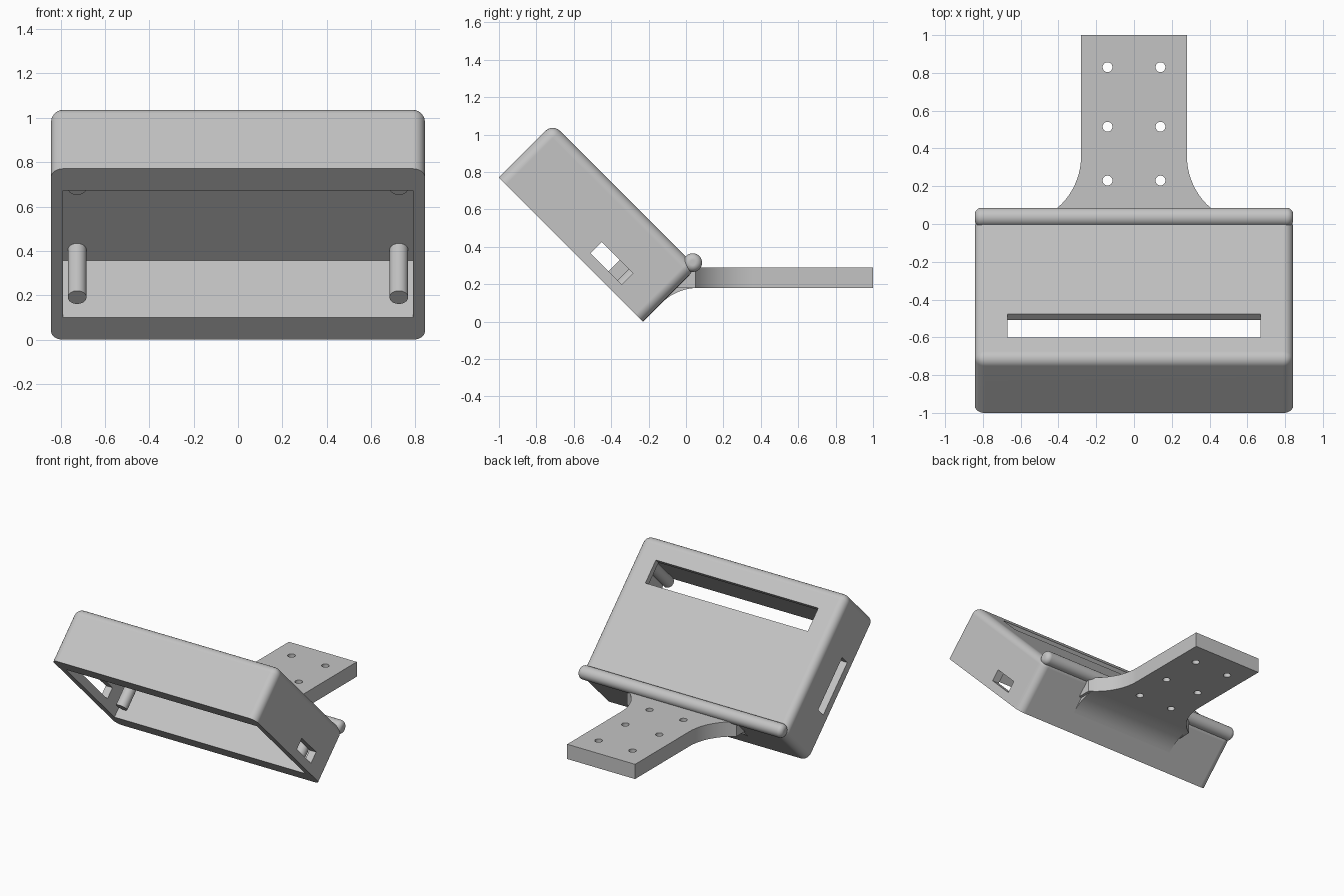
import bpy, bmesh, math
from mathutils import Matrix, Vector

if "Cube" in bpy.data.objects:
    bpy.data.objects.remove(bpy.data.objects["Cube"], do_unlink=True)

grey = bpy.data.materials.new("light_grey")
grey.use_nodes = True
colour = (0.55, 0.55, 0.55, 1)
grey.diffuse_color = colour
grey.node_tree.nodes["Principled BSDF"].inputs["Base Color"].default_value = colour

# Housing frame: x across, -y up the slope, z out of the closed back
LENGTH, DEPTH, HALF = 1.09, 0.407, 0.843
TILT = Matrix.Translation((0, -0.23, 0)) @ Matrix.Rotation(math.radians(-45), 4, 'X')


def make(name, bm, matrix=Matrix()):
    bmesh.ops.recalc_face_normals(bm, faces=bm.faces)
    mesh = bpy.data.meshes.new(name)
    bm.to_mesh(mesh)
    bm.free()
    mesh.materials.append(grey)
    ob = bpy.data.objects.new(name, mesh)
    bpy.context.collection.objects.link(ob)
    ob.matrix_world = matrix
    return ob


def box(name, x, u, v, matrix=TILT, bevel=0.0):
    """Box from ranges across, up the slope and through the depth."""
    bm = bmesh.new()
    bmesh.ops.create_cube(bm, size=1)
    size = Vector((x[1] - x[0], u[1] - u[0], v[1] - v[0]))
    mid = Vector((sum(x), -sum(u), sum(v))) / 2
    for vert in bm.verts:
        vert.co = vert.co * size + mid
    if bevel:
        edges = [e for e in bm.edges if any(w.co.z > v[0] + 0.01 for w in e.verts)]
        bmesh.ops.bevel(bm, geom=edges, offset=bevel, segments=6, profile=0.5, affect='EDGES')
    return make(name, bm, matrix)


def cylinder(name, radius, height, matrix, round_ends=0.0):
    bm = bmesh.new()
    bmesh.ops.create_cone(bm, cap_ends=True, segments=32, radius1=radius, radius2=radius, depth=height)
    if round_ends:
        rims = [e for e in bm.edges if abs(e.verts[0].co.z - e.verts[1].co.z) < 1e-4]
        bmesh.ops.bevel(bm, geom=rims, offset=round_ends, segments=5, profile=0.5, affect='EDGES')
    return make(name, bm, matrix)


def prism(name, points, direction):
    bm = bmesh.new()
    face = bm.faces.new([bm.verts.new(p) for p in points])
    moved = bmesh.ops.extrude_face_region(bm, geom=[face])["geom"]
    bmesh.ops.translate(bm, vec=direction, verts=[g for g in moved if isinstance(g, bmesh.types.BMVert)])
    return make(name, bm)


def cut(target, cutters):
    for c in cutters:
        c.hide_render = True
        mod = target.modifiers.new("cut", 'BOOLEAN')
        mod.operation, mod.solver, mod.object = 'DIFFERENCE', 'EXACT', c
    bpy.context.view_layer.update()
    done = bpy.data.meshes.new_from_object(target.evaluated_get(bpy.context.evaluated_depsgraph_get()))
    target.modifiers.clear()
    target.data = done
    for c in cutters:
        bpy.data.objects.remove(c, do_unlink=True)


# Hollow housing with a long back slot and a slot in each side
housing = box("housing", (-HALF, HALF), (0, LENGTH), (0, DEPTH), bevel=0.055)
cut(housing, [
    box("cavity_cutter", (-0.788, 0.788), (0.142, 0.952), (-0.1, 0.362)),
    box("back_slot_cutter", (-0.67, 0.67), (0.757, 0.933), (0.3, 0.6)),
    box("right_slot_cutter", (-1, -0.7), (0.32, 0.72), (0.06, 0.145)),
    box("left_slot_cutter", (0.7, 1), (0.22, 0.457), (0.06, 0.145)),
])

# Four mounting posts inside the housing
posts = []
for side, x in (("right", -0.725), ("left", 0.725)):
    for level, u in (("lower", 0.21), ("upper", 0.905)):
        place = TILT @ Matrix.Translation((x, -u, 0.217))
        posts.append(cylinder(f"{level}_{side}_post", 0.042, 0.314, place))

# Rounded ridge along the lower back edge
ridge = cylinder("ridge", 0.05, 2 * HALF,
                 Matrix.Translation((0, 0.036, 0.315)) @ Matrix.Rotation(math.pi / 2, 4, 'Y'), 0.035)

# Mounting arm, flaring out in an arc where it meets the housing
LOW, HIGH, ARM, FLARE = 0.18, 0.29, 0.28, 0.364
half = [(ARM, 1.0)]
for i in range(13):
    a = math.radians(58) * i / 12
    half.append((ARM + FLARE * (1 - math.cos(a)), 0.36 - FLARE * math.sin(a)))
half.append((half[-1][0], -0.08))
outline = half + [(-x, y) for x, y in reversed(half)]
arm = prism("mounting_arm", [(x, y, LOW) for x, y in outline], (0, 0, HIGH - LOW))
cut(arm, [cylinder("hole_cutter", 0.026, 0.5, Matrix.Translation((x, y, 0.235)))
          for x in (-0.14, 0.14) for y in (0.23, 0.515, 0.83)])

# Curved fillet under the arm
radius, width = 0.28, 0.43
start = -0.05 + radius * math.tan(math.radians(22.5))
curve = []
for i in range(11):
    a = math.radians(45) * i / 10
    curve.append((-width, start - radius * math.sin(a), LOW - radius * (1 - math.cos(a))))
curve += [(-width, -0.08, 0.185), (-width, start, 0.185)]
fillet = prism("arm_fillet", curve, (2 * width, 0, 0))

# Smooth the rounded parts, keeping crisp edges
bpy.ops.object.select_all(action='DESELECT')
for ob in [housing, ridge, arm, fillet] + posts:
    ob.select_set(True)
bpy.context.view_layer.objects.active = housing
bpy.ops.object.shade_smooth_by_angle(angle=math.radians(30))
for ob in (housing, ridge, arm):
    mod = ob.modifiers.new("even_shading", 'WEIGHTED_NORMAL')
    mod.keep_sharp = True
